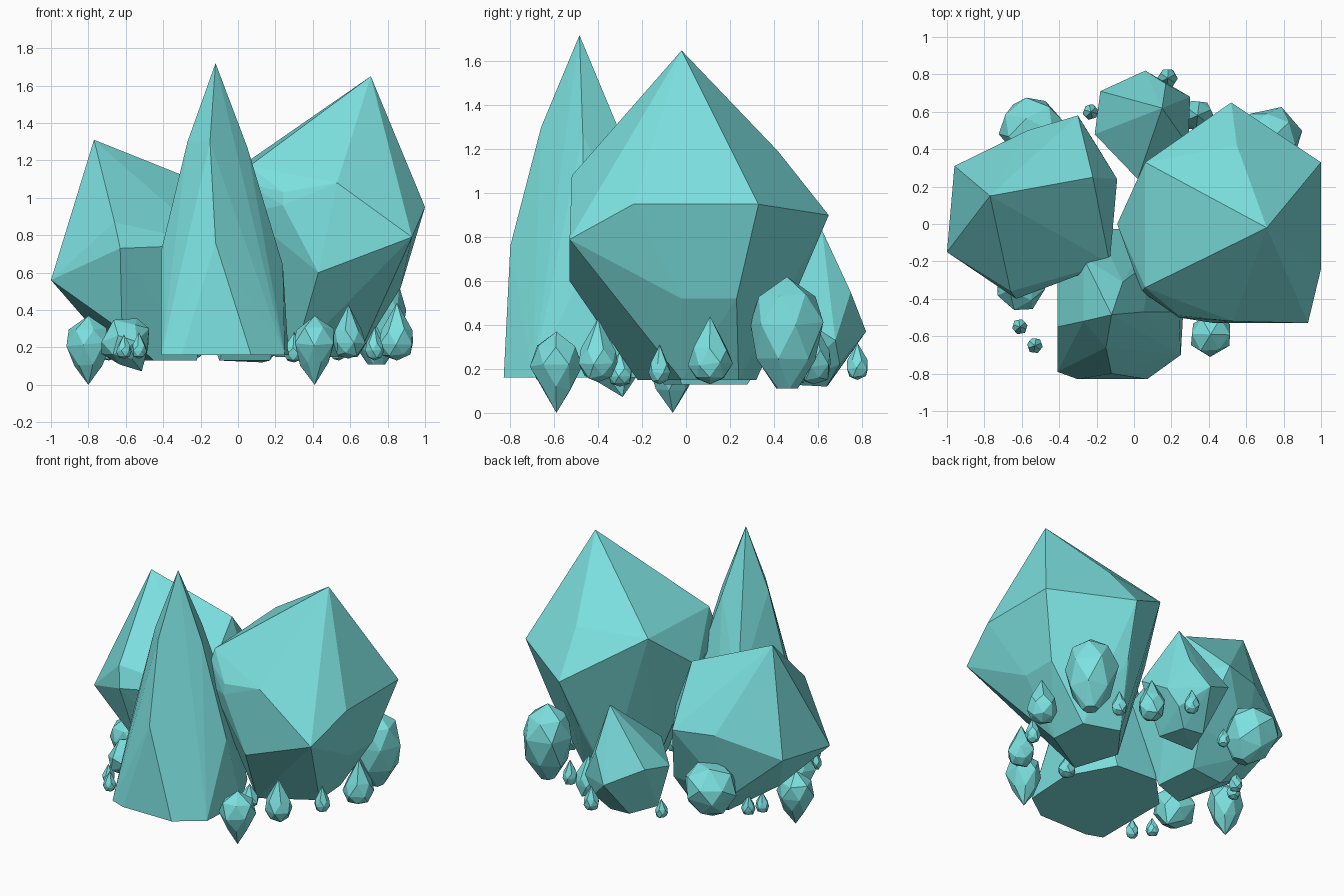
import bpy, bmesh, math, random
from mathutils import Vector, Euler

random.seed(4)
teal = bpy.data.materials.new("teal_crystal")
teal.diffuse_color = (0.2, 0.75, 0.74, 1)


def hull(name, points):
    """Faceted convex crystal around a few corner points."""
    bm = bmesh.new()
    for p in points:
        bm.verts.new(p)
    bmesh.ops.convex_hull(bm, input=bm.verts)
    loose = [v for v in bm.verts if not v.link_faces]
    bmesh.ops.delete(bm, geom=loose, context='VERTS')
    bmesh.ops.dissolve_limit(bm, angle_limit=math.radians(1.5),
                             verts=bm.verts, edges=bm.edges)
    bmesh.ops.recalc_face_normals(bm, faces=bm.faces)
    for f in bm.faces:
        f.smooth = False
    me = bpy.data.meshes.new(name)
    bm.to_mesh(me)
    bm.free()
    me.materials.append(teal)
    ob = bpy.data.objects.new(name, me)
    bpy.context.collection.objects.link(ob)
    return ob


# Ring profiles: (radius, height) as fractions, tip up / tip down / rounded
POINTED = [(0.0, 0.0), (0.72, 0.08), (1.0, 0.3), (0.85, 0.52), (0.0, 1.0)]
DROP = [(0.0, 0.0), (0.65, 0.3), (1.0, 0.58), (0.85, 0.8), (0.0, 1.0)]
ROUND = [(0.3, 0.0), (0.8, 0.25), (1.0, 0.58), (0.75, 0.82), (0.0, 1.0)]


def gem(name, x, y, z0, z1, r, profile, sides=6, tilt=(0, 0)):
    """Small ring-built crystal standing between z0 and z1."""
    h, turn = z1 - z0, random.uniform(0, 1)
    rot = Euler((tilt[0], tilt[1], 0)).to_matrix()
    pts = []
    for i, (pr, pz) in enumerate(profile):
        n = sides if pr else 1
        for k in range(n):
            a = math.tau * (k + 0.5 * (i % 2)) / n + turn
            rr = pr * r * random.uniform(0.94, 1.06)
            dz = random.uniform(-0.03, 0.03) if 0 < pz < 1 else 0
            p = Vector((rr * math.cos(a), rr * math.sin(a), (pz + dz - 0.5) * h))
            pts.append(rot @ p + Vector((x, y, (z0 + z1) / 2)))
    return hull(name, pts)


# Tall front spire with a wide flat foot
hull("front_spire", [
    (-.12, -.485, 1.72),
    (-.27, -.52, 1.3), (-.15, -.66, 1.3), (.05, -.47, 1.27), (-.06, -.31, 1.3),
    (-.41, -.55, .72), (-.12, -.8, .76), (.24, -.47, .64), (.1, -.19, .68), (-.27, -.18, .7),
    (-.41, -.79, .16), (-.3, -.83, .16), (.07, -.83, .16), (.25, -.7, .16), (.27, -.35, .16),
    (.1, -.04, .16), (-.2, -.02, .16), (-.41, -.24, .16)])

# Big right crystal
hull("right_crystal", [
    (.71, -.02, 1.65),
    (1, -.24, .95), (1, .33, .95), (.55, .42, 1.19), (.06, .33, 1.2),
    (.06, -.34, 1.17), (.04, -.36, 1.08), (.04, -.36, .92),
    (.24, -.49, 1.03), (.24, -.5, .96), (.53, -.52, 1.08),
    (.93, -.53, .79), (.52, .65, .9), (-.09, 0, .93),
    (.43, -.53, .6), (.87, -.02, .52), (.87, .23, .52), (.47, .5, .55),
    (.3, -.22, .15), (.64, -.02, .15), (.62, .24, .15), (.38, .32, .15), (.2, .08, .15)])

# Big left crystal
hull("left_crystal", [
    (-.77, .15, 1.31),
    (-.22, .25, 1.09), (-.57, .5, .76), (-.3, .58, .76), (-.96, .31, .62),
    (-.91, -.05, .84), (-.66, -.36, .87), (-.63, -.4, .73), (-1, -.15, .56),
    (-.13, -.21, .75), (-.09, .24, .75),
    (-.62, -.22, .29), (-.8, .12, .33), (-.6, .38, .3), (-.2, .42, .35),
    (-.45, -.1, .13), (-.22, -.02, .13), (-.25, .28, .13), (-.5, .25, .13)])

# Back crystal
hull("back_crystal", [
    (.15, .62, .83),
    (.17, .75, .55), (-.18, .71, .5), (.29, .42, .5), (.02, .24, .5), (-.21, .48, .45),
    (.06, .82, .37), (.3, .68, .33), (.22, .7, .22),
    (-.1, .45, .13), (-.02, .65, .13), (.13, .64, .12), (.17, .45, .13)])

# Medium rounded crystals behind the big ones
gem("right_back_crystal", .74, .46, .11, .62, .17, ROUND)
gem("left_back_crystal", -.54, .5, .19, .57, .18, ROUND, 6, (-.35, -.2))

# Crystals with downward tips
gem("left_drop", -.8, -.06, 0, .37, .12, DROP)
gem("front_right_drop", .41, -.59, 0, .37, .115, DROP)
gem("front_left_drop", -.59, -.32, .05, .37, .14, DROP, 6, (.2, -.5))

# Small sprouting crystals: x, y, bottom, top, radius
sprouts = [
    (.59, -.4, .14, .43, .09), (.85, .11, .13, .44, .1), (.73, -.12, .13, .31, .05),
    (-.61, -.55, .14, .27, .043), (-.53, -.65, .14, .28, .043),
    (.18, .78, .15, .32, .052), (-.23, .6, .14, .27, .043), (.34, .58, .13, .42, .09),
    (.54, .5, .13, .3, .05), (-.64, .23, .13, .27, .045), (-.69, .15, .13, .27, .045),
    (.3, -.3, .12, .28, .06)]
for i, s in enumerate(sprouts):
    gem(f"sprout_{i + 1}", *s, POINTED)
